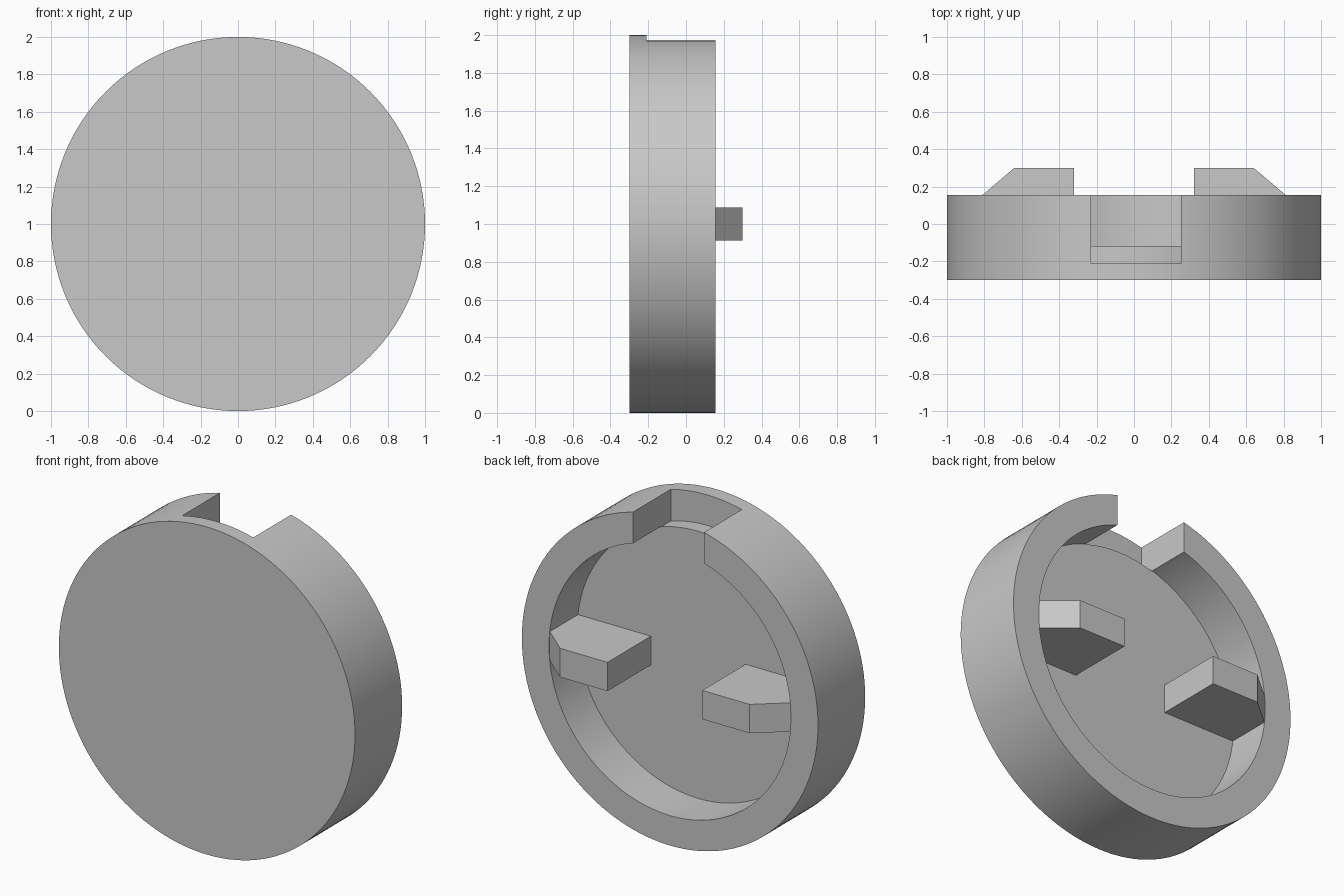
import bpy
import bmesh
from math import asin, sin, cos, pi

cube = bpy.data.objects.get("Cube")
if cube:
    bpy.data.objects.remove(cube, do_unlink=True)

RADIUS, INNER = 1.0, 0.817
FRONT, FLOOR, RIM = -0.30, -0.118, 0.155
SLOT_FACE = -0.21

grey = bpy.data.materials.new("plain grey")
grey.use_nodes = True
grey.diffuse_color = (0.58, 0.58, 0.58, 1)
grey.node_tree.nodes["Principled BSDF"].inputs["Base Color"].default_value = (0.58, 0.58, 0.58, 1)


def prism(name, outline, offset):
    """Closed prism: extrude a planar outline by an offset vector."""
    bm = bmesh.new()
    face = bm.faces.new([bm.verts.new(p) for p in outline])
    extruded = bmesh.ops.extrude_face_region(bm, geom=[face])["geom"]
    verts = [v for v in extruded if isinstance(v, bmesh.types.BMVert)]
    bmesh.ops.translate(bm, verts=verts, vec=offset)
    bmesh.ops.recalc_face_normals(bm, faces=bm.faces)
    mesh = bpy.data.meshes.new(name)
    bm.to_mesh(mesh)
    bm.free()
    mesh.materials.append(grey)
    obj = bpy.data.objects.new(name, mesh)
    bpy.context.collection.objects.link(obj)
    return obj


def arc(radius, start, end, steps, y):
    """Points on an arc about the disc axis, angles measured from the top."""
    angles = [start + (end - start) * i / steps for i in range(steps + 1)]
    return [(radius * sin(a), y, 1 + radius * cos(a)) for a in angles]


def disc(name, radius, y0, y1):
    return prism(name, arc(radius, 0, 2 * pi, 128, y0)[:-1], (0, y1 - y0, 0))


def cut(target, cutter):
    mod = target.modifiers.new("cut", 'BOOLEAN')
    mod.operation = 'DIFFERENCE'
    mod.solver = 'EXACT'
    mod.object = cutter
    bpy.ops.object.select_all(action='DESELECT')
    bpy.context.view_layer.objects.active = target
    target.select_set(True)
    bpy.ops.object.modifier_apply(modifier=mod.name)
    bpy.data.objects.remove(cutter, do_unlink=True)


# Round cap with a hollow back
cap = disc("round_cap", RADIUS, FRONT, RIM)
cut(cap, disc("hollow_cutter", INNER, FLOOR, RIM + 0.2))

# Slot through the top of the wall, with a curved floor
slot_left, slot_right = 0.25, -0.23
r = INNER - 0.003
slot = arc(r, asin(slot_right / r), asin(slot_left / r), 12, SLOT_FACE)
slot += [(slot_left, SLOT_FACE, 2.2), (slot_right, SLOT_FACE, 2.2)]
cut(cap, prism("slot_cutter", slot, (0, 0.6, 0)))
bpy.ops.object.shade_smooth_by_angle(angle=0.5)

# Two chamfered lugs standing on the inner floor
lug = [(0.32, FLOOR - 0.03), (0.32, 0.30), (0.64, 0.30), (0.84, 0.13), (0.84, FLOOR - 0.03)]
for side, name in ((1, "left_lug"), (-1, "right_lug")):
    prism(name, [(side * x, y, 0.912) for x, y in lug], (0, 0, 0.176))
